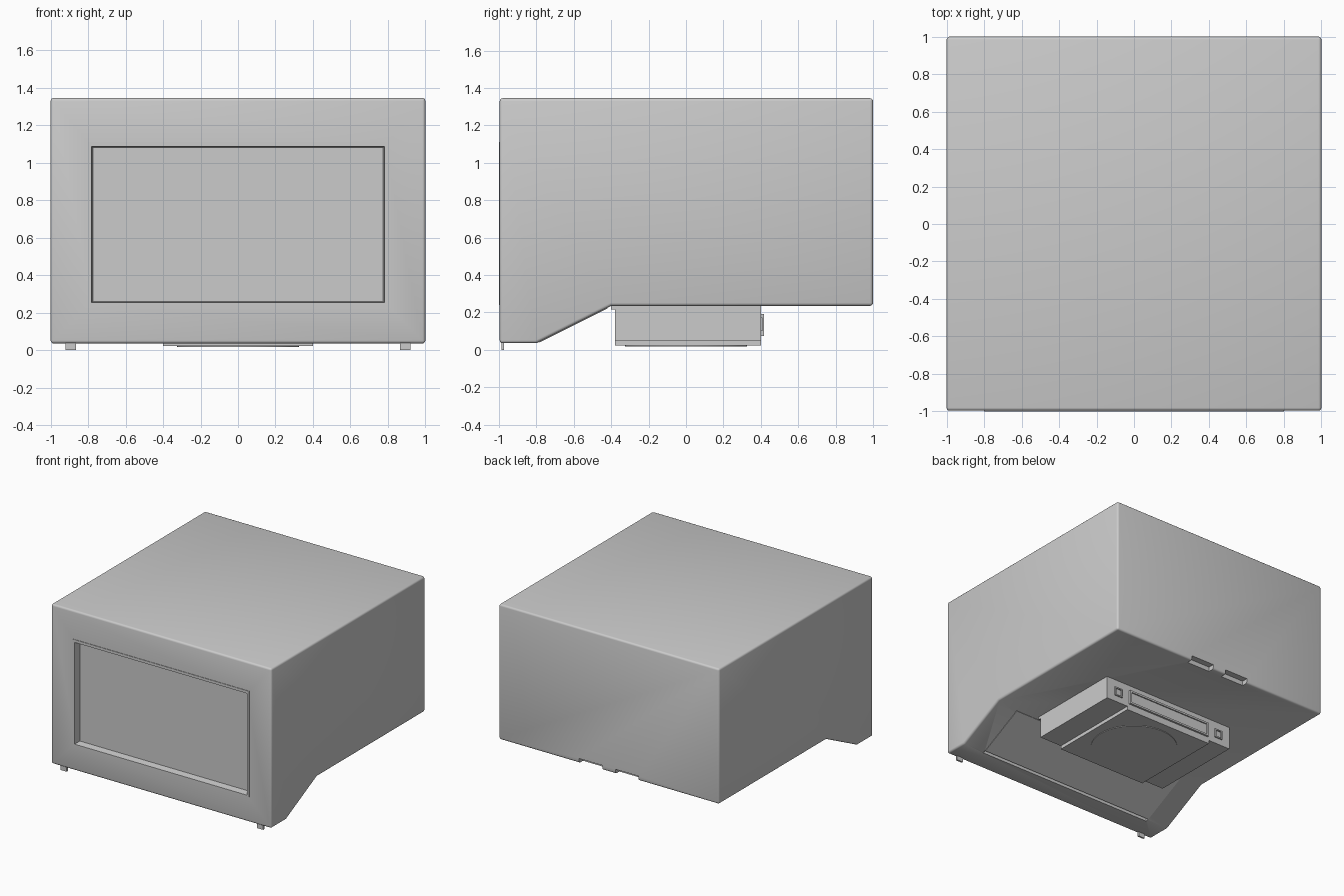
import bpy, bmesh, math

if "Cube" in bpy.data.objects:
    bpy.data.objects.remove(bpy.data.objects["Cube"])


def finish(name, bm, bevel=0.0):
    bmesh.ops.recalc_face_normals(bm, faces=bm.faces)
    me = bpy.data.meshes.new(name)
    bm.to_mesh(me)
    bm.free()
    ob = bpy.data.objects.new(name, me)
    bpy.context.collection.objects.link(ob)
    if bevel:
        m = ob.modifiers.new("Bevel", 'BEVEL')
        m.width, m.segments = bevel, 3
        apply(ob, m)
    return ob


def apply(ob, mod):
    bpy.ops.object.select_all(action='DESELECT')
    bpy.context.view_layer.objects.active = ob
    ob.select_set(True)
    bpy.ops.object.modifier_apply(modifier=mod.name)


def box(name, x, y, z, bevel=0.0):
    bm = bmesh.new()
    bmesh.ops.create_cube(bm, size=1)
    for v in bm.verts:
        v.co = [(a + b) / 2 + c * (b - a) for (a, b), c in zip((x, y, z), v.co)]
    return finish(name, bm, bevel)


def prism(name, profile, half, bevel=0.0):
    """Side profile (y, z) extruded across x."""
    bm = bmesh.new()
    f = bm.faces.new([bm.verts.new((-half, y, z)) for y, z in profile])
    r = bmesh.ops.extrude_face_region(bm, geom=[f])
    for v in r["geom"]:
        if isinstance(v, bmesh.types.BMVert):
            v.co.x = half
    return finish(name, bm, bevel)


def cut(ob, cutter, remove=True):
    cutter.hide_render = True
    m = ob.modifiers.new("Cut", 'BOOLEAN')
    m.operation, m.solver, m.object = 'DIFFERENCE', 'EXACT', cutter
    apply(ob, m)
    if remove:
        bpy.data.objects.remove(cutter)


# Main case with the sloped chin underneath
case = prism("case", [(-0.996, 0.035), (-0.8, 0.035), (-0.4, 0.235),
                      (1, 0.235), (1, 1.345), (-0.996, 1.345)], 1.0, 0.016)

# Front window: thin raised frame and tapered recess
frame = box("window_frame", (-0.8, 0.8), (-1, -0.99), (0.24, 1.11))
recess = box("recess_cutter", (-0.785, 0.785), (-1.02, -0.945), (0.25, 1.09))
for v in recess.data.vertices:
    if v.co.y > -0.98:
        v.co.x *= 0.987
        v.co.z += 0.01 if v.co.z < 0.6 else -0.01
cut(frame, recess, False)
cut(case, recess)

# Slit at the crease of the chin, two notches in the lower rear edge
cut(case, box("slit_cutter", (-0.8, 0.8), (-0.815, -0.79), (0, 0.06)))
for s in (-1, 1):
    cut(case, box("notch_cutter", (s * 0.165 - 0.105, s * 0.165 + 0.105),
                  (0.95, 1.1), (0.1, 0.272)))

# Thin panel on the sloped underside
prism("chin_panel", [(-0.785, 0.0425), (-0.42, 0.225), (-0.418, 0.221),
                     (-0.783, 0.0385)], 0.8)

# Front feet
for s, side in ((-1, "left"), (1, "right")):
    box("foot_" + side, (s * 0.892 - 0.028, s * 0.892 + 0.028),
        (-0.987, -0.973), (0, 0.04))

# Mounting block under the case
box("mount_flange", (-0.6, 0.6), (-0.4, 0.4), (0.215, 0.24))
block = box("mount_block", (-0.6, 0.6), (-0.38, 0.4), (0.05, 0.22))
box("mount_plate", (-0.4, 0.4), (-0.38, 0.4), (0.022, 0.052))

# Swivel disc
bm = bmesh.new()
bmesh.ops.create_cone(bm, cap_ends=True, segments=48, radius1=0.325,
                      radius2=0.325, depth=0.01)
bmesh.ops.translate(bm, verts=bm.verts, vec=(0, 0, 0.022))
disc = finish("swivel_disc", bm)

# Rear connector panel with a rim, and a square socket on each side
panel = box("connector_panel", (-0.385, 0.385), (0.395, 0.416), (0.075, 0.19))
cut(panel, box("panel_cutter", (-0.37, 0.37), (0.406, 0.45), (0.09, 0.175)))
for s, side in ((-1, "left"), (1, "right")):
    x = s * 0.49
    sock = box("socket_" + side, (x - 0.036, x + 0.036), (0.395, 0.41), (0.1, 0.172))
    cut(sock, box("socket_cutter", (x - 0.026, x + 0.026), (0.4, 0.45), (0.11, 0.162)))

# Smooth shading with sharp edges kept
for ob in (case, disc):
    bpy.ops.object.select_all(action='DESELECT')
    ob.select_set(True)
    bpy.context.view_layer.objects.active = ob
    bpy.ops.object.shade_smooth_by_angle(angle=math.radians(35))
